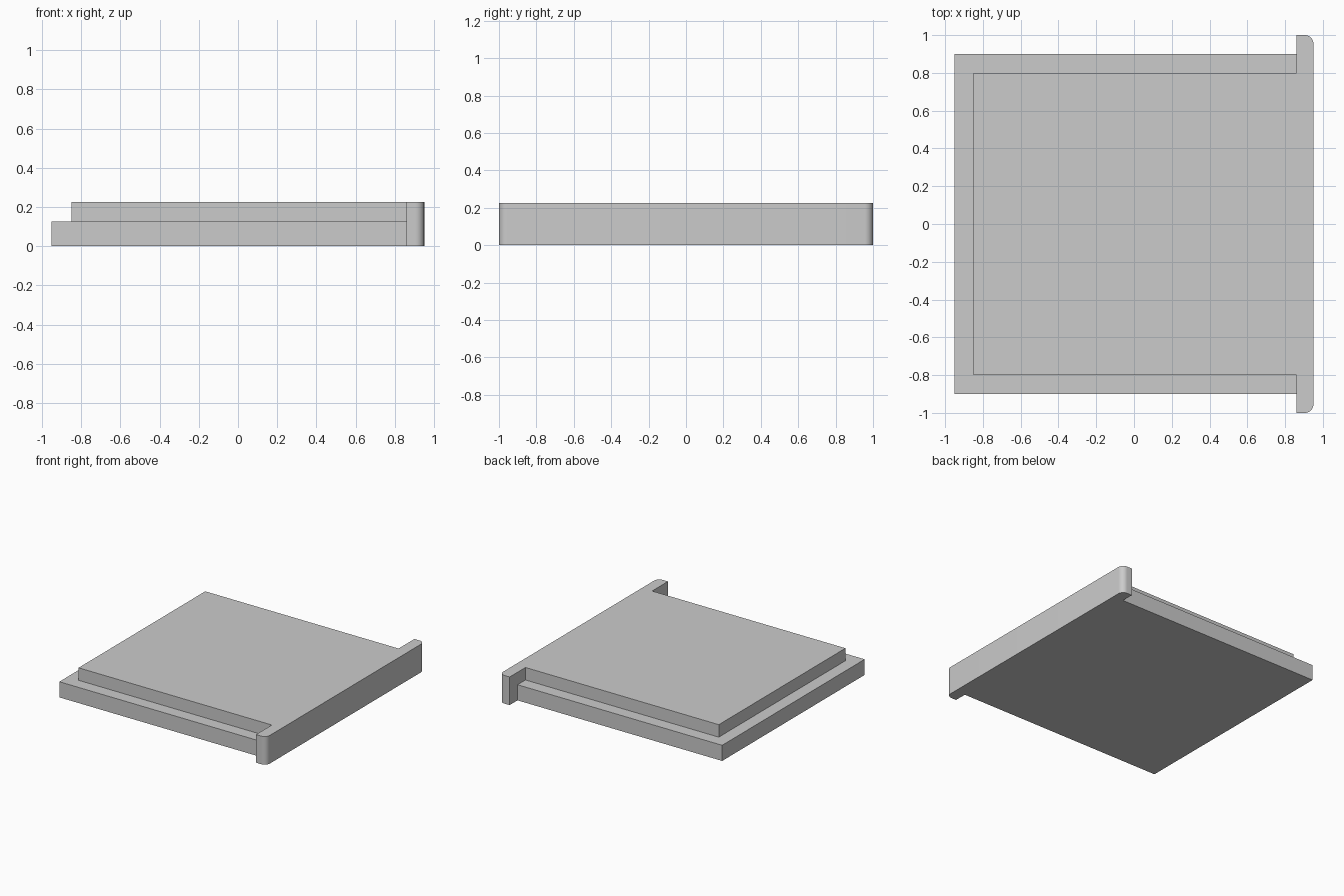
import bpy, bmesh
from math import radians, pi, cos, sin

if "Cube" in bpy.data.objects:
    bpy.data.objects.remove(bpy.data.objects["Cube"])


def prism(name, outline, z0, z1):
    """Extrude a counter-clockwise xy outline from z0 to z1."""
    bm = bmesh.new()
    face = bm.faces.new([bm.verts.new((x, y, z0)) for x, y in outline])
    top = bmesh.ops.extrude_face_region(bm, geom=[face])["geom"]
    bmesh.ops.translate(bm, vec=(0, 0, z1 - z0),
                        verts=[v for v in top if isinstance(v, bmesh.types.BMVert)])
    bmesh.ops.recalc_face_normals(bm, faces=bm.faces)
    mesh = bpy.data.meshes.new(name)
    bm.to_mesh(mesh)
    bm.free()
    ob = bpy.data.objects.new(name, mesh)
    bpy.context.collection.objects.link(ob)
    return ob


def rect(x0, x1, y):
    return [(x0, -y), (x1, -y), (x1, y), (x0, y)]


H, STEP = 0.225, 0.125      # full height, height of the lower ledge
R, N = 0.045, 10            # end bar corner radius and segments

# Lower slab and raised panel, both running into the end bar
panel = prism("sliding_panel", rect(-0.95, 0.90, 0.9), 0, STEP)
raised = prism("raised_panel", rect(-0.85, 0.90, 0.8), STEP / 2, H)

# End bar with its two outer corners rounded
arc = [(0.95 - R + R * cos(a), 1 - R + R * sin(a))
       for a in (i * pi / 2 / N for i in range(N + 1))]
bar_outline = [(0.86, -1)] + [(x, -y) for x, y in reversed(arc)] + arc + [(0.86, 1)]
bar = prism("end_bar", bar_outline, 0, H)

# Join into one solid
bpy.context.view_layer.objects.active = panel
panel.select_set(True)
for part in (raised, bar):
    mod = panel.modifiers.new("join", "BOOLEAN")
    mod.operation, mod.solver, mod.object = "UNION", "EXACT", part
    bpy.ops.object.modifier_apply(modifier=mod.name)
    bpy.data.objects.remove(part)

# Merge coplanar faces, then smooth only the rounded corners
bm = bmesh.new()
bm.from_mesh(panel.data)
bmesh.ops.remove_doubles(bm, verts=bm.verts, dist=1e-5)
bmesh.ops.dissolve_limit(bm, angle_limit=radians(1), verts=bm.verts, edges=bm.edges)
bm.to_mesh(panel.data)
bm.free()
bpy.ops.object.shade_smooth_by_angle(angle=radians(30))
